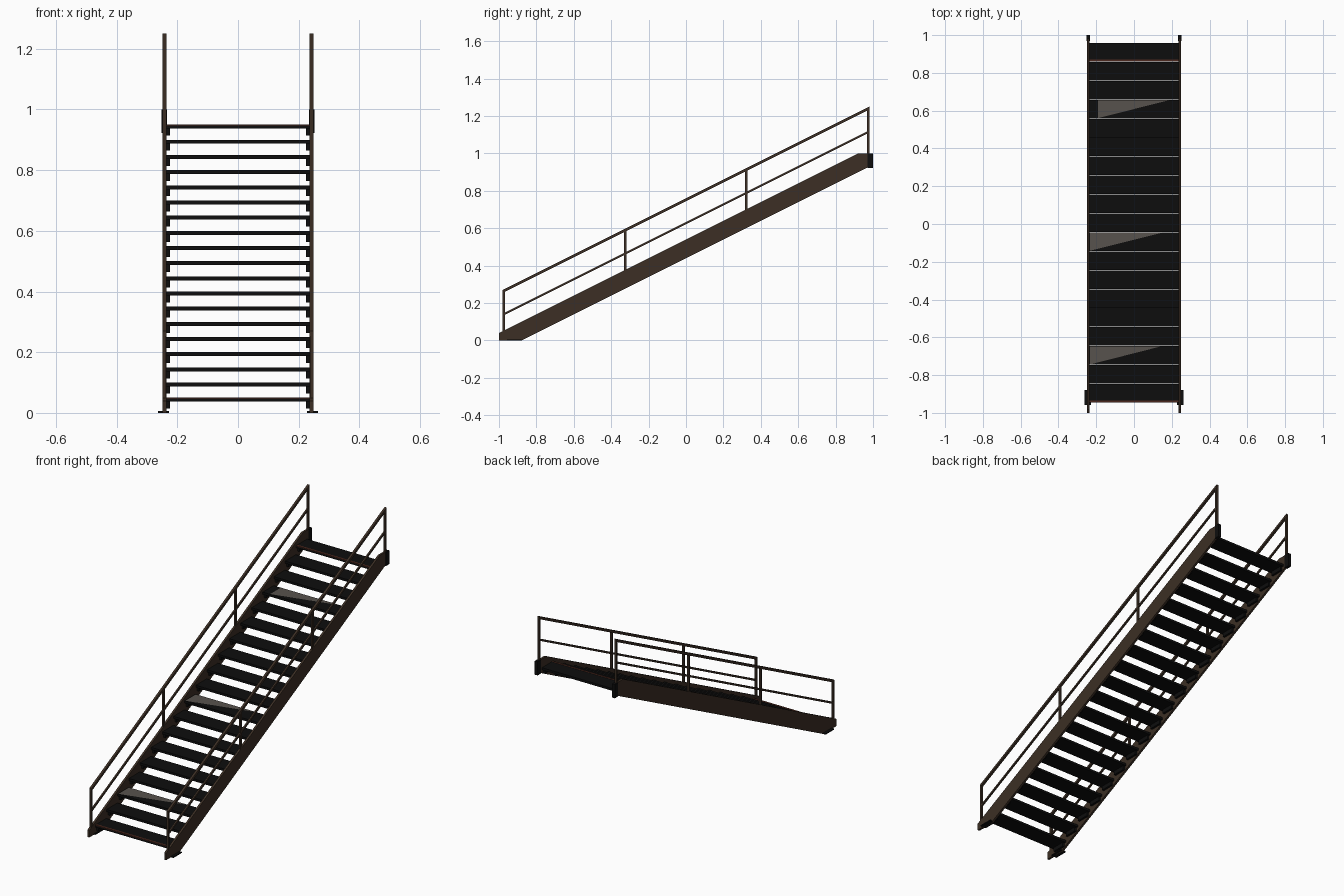
import bpy, bmesh

if "Cube" in bpy.data.objects:
    bpy.data.objects.remove(bpy.data.objects["Cube"])

def material(name, rgb):
    m = bpy.data.materials.new(name)
    m.diffuse_color = (*rgb, 1)
    m.use_nodes = True
    m.node_tree.nodes["Principled BSDF"].inputs["Base Color"].default_value = m.diffuse_color
    return m

BROWN = material("dark brown steel", (0.045, 0.028, 0.018))
BLACK = material("black tread", (0.004, 0.004, 0.004))
GREY = material("worn grey", (0.095, 0.085, 0.074))
RUST = material("rust red", (0.075, 0.022, 0.013))

def prism(name, profile, x0, x1, mat):
    """Extrude a (y, z) profile from x0 to x1."""
    bm = bmesh.new()
    f = bm.faces.new([bm.verts.new((x0, y, z)) for y, z in profile])
    ext = bmesh.ops.extrude_face_region(bm, geom=[f])
    moved = [v for v in ext["geom"] if isinstance(v, bmesh.types.BMVert)]
    bmesh.ops.translate(bm, verts=moved, vec=(x1 - x0, 0, 0))
    bmesh.ops.recalc_face_normals(bm, faces=bm.faces)
    me = bpy.data.meshes.new(name)
    bm.to_mesh(me)
    bm.free()
    me.materials.append(mat)
    ob = bpy.data.objects.new(name, me)
    bpy.context.collection.objects.link(ob)
    return ob

def box(name, x0, x1, y0, y1, z0, z1, mat):
    return prism(name, [(y0, z0), (y1, z0), (y1, z1), (y0, z1)], x0, x1, mat)

def sloped_bar(name, x0, x1, offset, half, mat):
    """Bar parallel to the flight: centre line z = offset + y / 2."""
    a, b = -0.981, 0.981
    return prism(name, [(a, offset + a / 2 - half), (b, offset + b / 2 - half),
                        (b, offset + b / 2 + half), (a, offset + a / 2 + half)], x0, x1, mat)

# Stringers, railings and mounting plates on both sides
stringer = [(-1, 0), (-0.88, 0), (0.972, 0.925), (0.972, 1.0), (0.92, 1.0), (-1, 0.04)]
for s, side in ((-1, "left"), (1, "right")):
    prism(f"stringer_{side}", stringer, s * 0.236, s * 0.248, BROWN)
    box(f"foot_plate_{side}", s * 0.228, s * 0.263, -0.957, -0.88, 0, 0.006, BLACK)
    box(f"top_plate_{side}", s * 0.234, s * 0.252, 0.97, 1.0, 0.922, 1.0, BLACK)
    sloped_bar(f"handrail_{side}", s * 0.236, s * 0.249, 0.752, 0.008, BROWN)
    sloped_bar(f"mid_rail_{side}", s * 0.238, s * 0.247, 0.627, 0.006, BROWN)
    for i, y in enumerate((-0.975, -0.325, 0.322, 0.975)):
        foot = min(0.535 + y / 2, 1.0)
        box(f"rail_post_{side}_{i + 1}", s * 0.237, s * 0.248, y - 0.006, y + 0.006,
            foot, 0.752 + y / 2, BROWN)

# Treads with side brackets
def tread_front(i):
    return -0.945 + 0.1003 * (i - 1)

for i in range(1, 20):
    y, z = tread_front(i), 0.05 * i
    box(f"tread_{i}", -0.237, 0.237, y, y + 0.098, z - 0.013, z, BLACK)
    for s, side in ((-1, "left"), (1, "right")):
        box(f"tread_bracket_{side}_{i}", s * 0.224, s * 0.237, y + 0.012, y + 0.086,
            z - 0.036, z - 0.012, BLACK)

# Rust red nosing strips on the first and last tread
for i in (1, 19):
    y, z = tread_front(i), 0.05 * i
    box(f"nosing_{i}", -0.235, 0.235, y - 0.001, y + 0.01, z - 0.003, z + 0.001, RUST)

# Worn triangular patches on three treads
for i, x0, x1 in ((3, -0.232, 0.145), (9, -0.232, 0.15), (16, -0.19, 0.19)):
    y, z = tread_front(i), 0.05 * i
    bm = bmesh.new()
    f = bm.faces.new([bm.verts.new((px, py, z + 0.001)) for px, py in
                      ((x0, y + 0.001), (x1, y + 0.097), (x0, y + 0.097))])
    f.normal_update()
    me = bpy.data.meshes.new(f"worn_patch_{i}")
    bm.to_mesh(me)
    bm.free()
    me.materials.append(GREY)
    bpy.context.collection.objects.link(bpy.data.objects.new(f"worn_patch_{i}", me))
